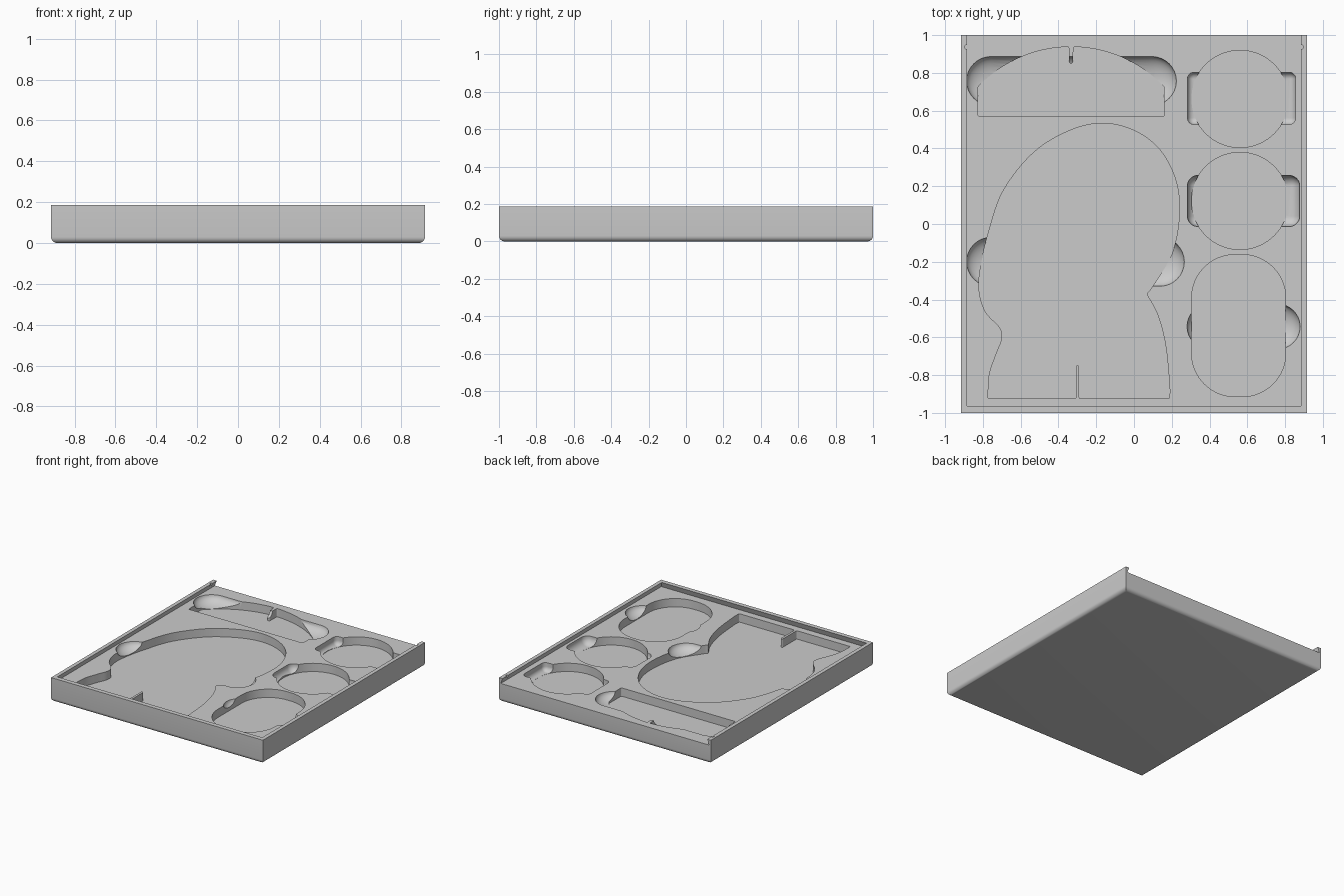
import bpy, bmesh, math
from mathutils import Vector

if "Cube" in bpy.data.objects:
    bpy.data.objects.remove(bpy.data.objects["Cube"], do_unlink=True)

HEIGHT, LEDGE, FLOOR = 0.187, 0.145, 0.08   # rim top, lid ledge, pocket floor
BOWL = FLOOR + 0.001                        # bottom of the finger scoops
cutters = []


def make_object(name, bm):
    bmesh.ops.recalc_face_normals(bm, faces=bm.faces)
    mesh = bpy.data.meshes.new(name)
    bm.to_mesh(mesh)
    bm.free()
    obj = bpy.data.objects.new(name, mesh)
    bpy.context.scene.collection.objects.link(obj)
    return obj


def add_cutter(name, bm):
    obj = make_object(name, bm)
    obj.hide_render = True
    cutters.append(obj)


def spline(points, steps=6):
    """Smooth curve through the points."""
    p = [Vector(q) for q in points]
    p = [2 * p[0] - p[1]] + p + [2 * p[-1] - p[-2]]
    out = []
    for a, b, c, d in zip(p, p[1:], p[2:], p[3:]):
        for i in range(steps):
            t = i / steps
            out.append(0.5 * (2 * b + (c - a) * t + (2 * a - 5 * b + 4 * c - d) * t * t
                              + (3 * b - a - 3 * c + d) * t ** 3))
    return out + [p[-2]]


def arc(cx, cy, r, start, end, n):
    angles = [math.radians(start + (end - start) * i / n) for i in range(n + 1)]
    return [(cx + r * math.cos(a), cy + r * math.sin(a)) for a in angles]


def pocket(name, outline, bottom=FLOOR, soften=0.0):
    """Upright prism cutter, with its sharp upright edges rounded."""
    bm = bmesh.new()
    face = bm.faces.new([bm.verts.new((q[0], q[1], bottom)) for q in outline])
    top = bmesh.ops.extrude_face_region(bm, geom=[face])["geom"]
    for v in top:
        if isinstance(v, bmesh.types.BMVert):
            v.co.z = 0.3
    bmesh.ops.recalc_face_normals(bm, faces=bm.faces)
    if soften:
        sharp = [e for e in bm.edges if abs(e.verts[0].co.z - e.verts[1].co.z) > 0.1
                 and e.calc_face_angle(0) > 0.7]
        bmesh.ops.bevel(bm, geom=sharp, offset=soften, segments=4, profile=0.5,
                        affect='EDGES', clamp_overlap=True)
    add_cutter(name, bm)


def scoop(name, centres, r, rz):
    """Rounded cutter wrapped around balls at the given centres."""
    bm = bmesh.new()
    for c in centres:
        ball = bmesh.ops.create_uvsphere(bm, u_segments=32, v_segments=16, radius=r)["verts"]
        for v in ball:
            v.co = Vector((v.co.x, v.co.y, v.co.z * rz / r)) + Vector(c)
    bmesh.ops.delete(bm, geom=bm.edges[:], context='EDGES_FACES')
    bmesh.ops.convex_hull(bm, input=bm.verts[:])
    loose = [v for v in bm.verts if not v.link_faces]
    bmesh.ops.delete(bm, geom=loose, context='VERTS')
    add_cutter(name, bm)


def capsule(name, x0, x1, y, r):
    z = LEDGE + 0.003
    scoop(name, [(x0 + r, y, z), (x1 - r, y, z)], r, z - BOWL)


def slot(name, x0, x1, y0, y1, r):
    scoop(name, [(x, y, z) for x in (x0 + r, x1 - r) for y in (y0 + r, y1 - r)
                 for z in (BOWL + r, 0.25)], r, r)


# Tray block with rounded lower edges
bm = bmesh.new()
bmesh.ops.create_cube(bm, size=1)
for v in bm.verts:
    v.co = (v.co.x * 1.83, v.co.y * 2, (v.co.z + 0.5) * HEIGHT)
lower = [e for e in bm.edges if all(v.co.z < 0.01 for v in e.verts)]
bmesh.ops.bevel(bm, geom=lower, offset=0.03, segments=6, profile=0.5, affect='EDGES')
tray = make_object("tray", bm)

# Dovetail channel for a sliding lid, open at the back
bm = bmesh.new()
bmesh.ops.create_cube(bm, size=1)
for v in bm.verts:
    upper = v.co.z > 0
    v.co = (math.copysign(0.88 if upper else 0.9, v.co.x),
            1.1 if v.co.y > 0 else (-0.96 if upper else -0.98),
            0.2 if upper else LEDGE)
add_cutter("lid_channel", bm)

# Catch notches near the back ends of the rails
for side, x in (("left", 0.888), ("right", -0.888)):
    pocket(side + "_catch_notch", arc(x, 0.937, 0.01, 0, 345, 23), LEDGE + 0.004)

# Large curved pocket with a thin fin in its front edge
lower_right = spline([(0.188, -0.925), (0.188, -0.85), (0.167, -0.64),
                      (0.125, -0.48), (0.066, -0.37)])
dome = spline([(0.066, -0.37), (0.098, -0.33), (0.2, -0.16), (0.24, 0.05), (0.22, 0.235),
               (0.135, 0.395), (0, 0.495), (-0.167, 0.533), (-0.34, 0.495), (-0.53, 0.38),
               (-0.69, 0.18), (-0.766, -0.03), (-0.81, -0.215), (-0.82, -0.35),
               (-0.787, -0.464), (-0.71, -0.55), (-0.70, -0.61), (-0.73, -0.69),
               (-0.766, -0.8), (-0.773, -0.925)])
fin = [(-0.308, -0.925), (-0.308, -0.75), (-0.29, -0.75), (-0.29, -0.925)]
pocket("large_pocket", lower_right + dome[1:] + fin, soften=0.008)
capsule("large_pocket_scoop", -0.887, 0.267, -0.2, 0.13)

# Wide arched pocket at the back, notched at the crown
mid, half, radius = -0.333, 0.493, 0.68
centre_y = 0.938 - radius
swing = math.degrees(math.asin(half / radius))
tip = math.degrees(math.asin(0.012 / radius))
right_arch = arc(mid, centre_y, radius, 90 - swing, 90 - tip, 20)
left_arch = arc(mid, centre_y, radius, 90 + tip, 90 + swing, 20)
notch = [(mid + 0.01, 0.85), (mid - 0.01, 0.85)]
pocket("arched_pocket", [(mid - half, 0.57), (mid + half, 0.57)]
       + right_arch + notch + left_arch, soften=0.008)
capsule("arched_pocket_scoop", -0.887, 0.225, 0.757, 0.13)

# Two round pockets with rounded finger slots
for name, y in (("back", 0.662), ("middle", 0.122)):
    pocket(name + "_round_pocket", arc(0.561, y, 0.257, 0, 355, 71))
slot("back_finger_slot", 0.283, 0.856, 0.527, 0.803, 0.035)
slot("middle_finger_slot", 0.283, 0.877, -0.013, 0.257, 0.055)

# Long rounded pocket at the front
r, x0, x1, y0, y1 = 0.23, 0.305, 0.803, -0.914, -0.162
corners = [(x1 - r, y1 - r), (x0 + r, y1 - r), (x0 + r, y0 + r), (x1 - r, y0 + r)]
pocket("long_pocket", [q for i, c in enumerate(corners)
                       for q in arc(*c, r, 90 * i, 90 * i + 90, 16)])
capsule("long_pocket_scoop", 0.28, 0.88, -0.543, 0.12)

# Carve the tray and drop the cutters
bpy.ops.object.select_all(action='DESELECT')
tray.select_set(True)
bpy.context.view_layer.objects.active = tray
for cutter in cutters:
    mod = tray.modifiers.new(cutter.name, 'BOOLEAN')
    mod.operation, mod.solver, mod.object = 'DIFFERENCE', 'EXACT', cutter
    bpy.ops.object.modifier_apply(modifier=mod.name)
for cutter in cutters:
    bpy.data.objects.remove(cutter, do_unlink=True)

# Single grey finish
grey = bpy.data.materials.new("plain_grey")
grey.use_nodes = True
colour = (0.6, 0.6, 0.6, 1)
grey.diffuse_color = colour
grey.node_tree.nodes["Principled BSDF"].inputs["Base Color"].default_value = colour
tray.data.materials.clear()
tray.data.materials.append(grey)
bpy.ops.object.shade_smooth_by_angle(angle=math.radians(30))
